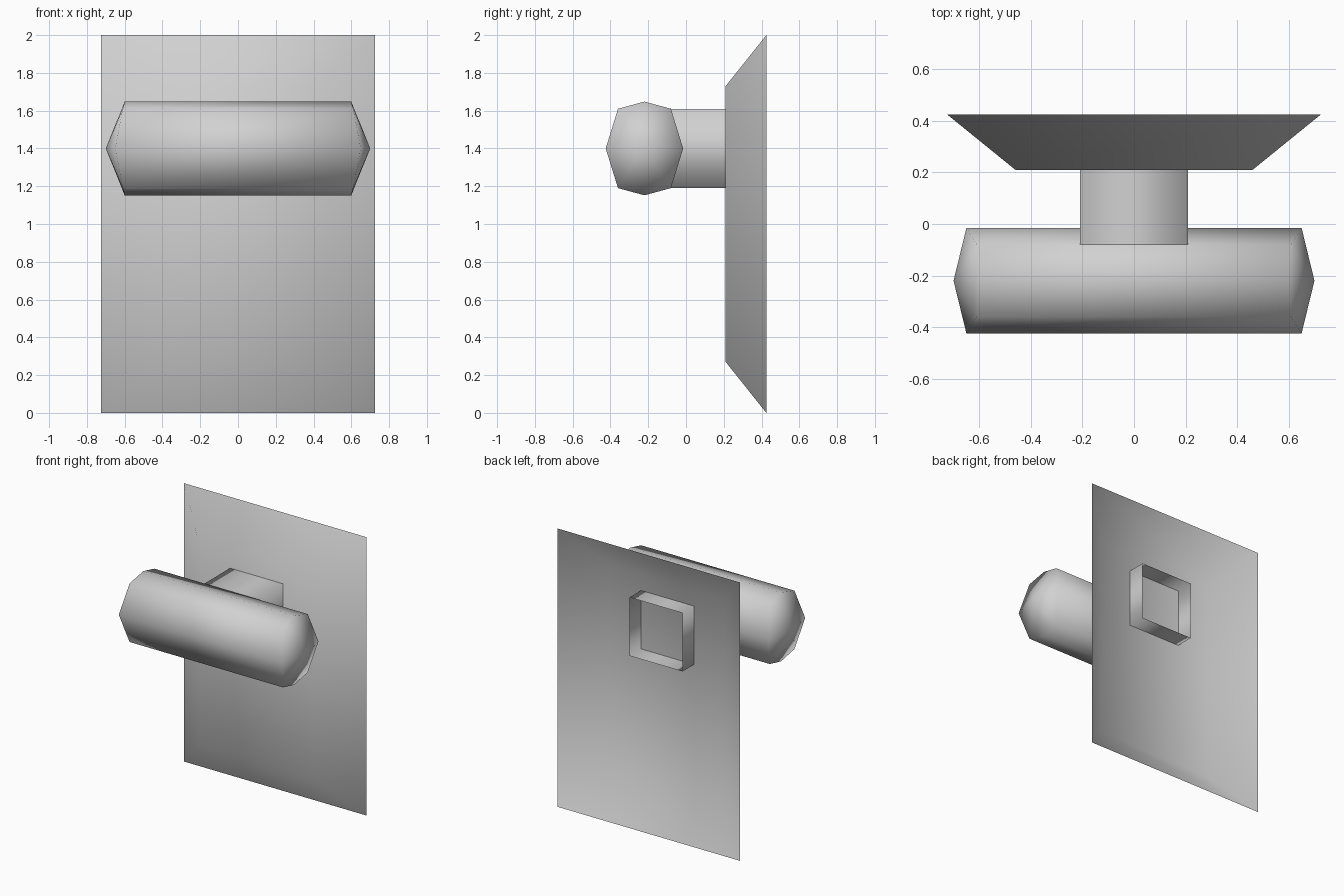
import bpy, bmesh

cube = bpy.data.objects.get("Cube")
if cube:
    bpy.data.objects.remove(cube, do_unlink=True)

grey = bpy.data.materials.new("plain_grey")
grey.use_nodes = True
colour = (0.64, 0.64, 0.64, 1)
grey.diffuse_color = colour
grey.node_tree.nodes["Principled BSDF"].inputs["Base Color"].default_value = colour


def bridge(bm, ring_a, ring_b):
    """Join two closed rings with a band of quads."""
    n = len(ring_a)
    for i in range(n):
        j = (i + 1) % n
        bm.faces.new((ring_a[i], ring_a[j], ring_b[j], ring_b[i]))


def rectangle(bm, half_width, z_low, z_high, y):
    """Rectangle facing the front, at depth y."""
    corners = ((-1, z_low), (1, z_low), (1, z_high), (-1, z_high))
    return [bm.verts.new((side * half_width, y, z)) for side, z in corners]


def finish(bm, name):
    """Turn the mesh into a smooth shaded grey object."""
    for face in bm.faces:
        face.smooth = True
    mesh = bpy.data.meshes.new(name)
    bm.to_mesh(mesh)
    bm.free()
    mesh.materials.append(grey)
    obj = bpy.data.objects.new(name, mesh)
    bpy.context.collection.objects.link(obj)
    return obj


# Wall plate: flared tray with a flat front and an open back
bm = bmesh.new()
front = rectangle(bm, 0.46, 0.27, 1.73, 0.21)
back = rectangle(bm, 0.725, 0, 2, 0.425)
bm.faces.new(front)
bridge(bm, back, front)
finish(bm, "wall_plate")

# Neck: square tube from the bar through the plate, open at both ends
bm = bmesh.new()
inner = rectangle(bm, 0.21, 1.19, 1.61, -0.09)
outer = rectangle(bm, 0.21, 1.19, 1.61, 0.34)
bridge(bm, outer, inner)
finish(bm, "neck_tube")

# Cross bar: eight-sided bar with shallow pointed ends
bm = bmesh.new()
centre_y, centre_z = -0.22, 1.4
# Half length, depth offset and height offset around the bar
section = [(0.65, -0.205, 0), (0.61, -0.14, 0.21), (0.60, 0, 0.248),
           (0.61, 0.14, 0.21), (0.65, 0.205, 0), (0.61, 0.14, -0.21),
           (0.60, 0, -0.248), (0.61, -0.14, -0.21)]
rings = []
for side in (-1, 1):
    ring = [bm.verts.new((side * x, centre_y + y, centre_z + z)) for x, y, z in section]
    tip = bm.verts.new((side * 0.7, centre_y, centre_z))
    for a, b in zip(ring, ring[1:] + ring[:1]):
        bm.faces.new((a, b, tip))
    rings.append(ring)
bridge(bm, *rings)
bmesh.ops.recalc_face_normals(bm, faces=bm.faces)
finish(bm, "cross_bar")
